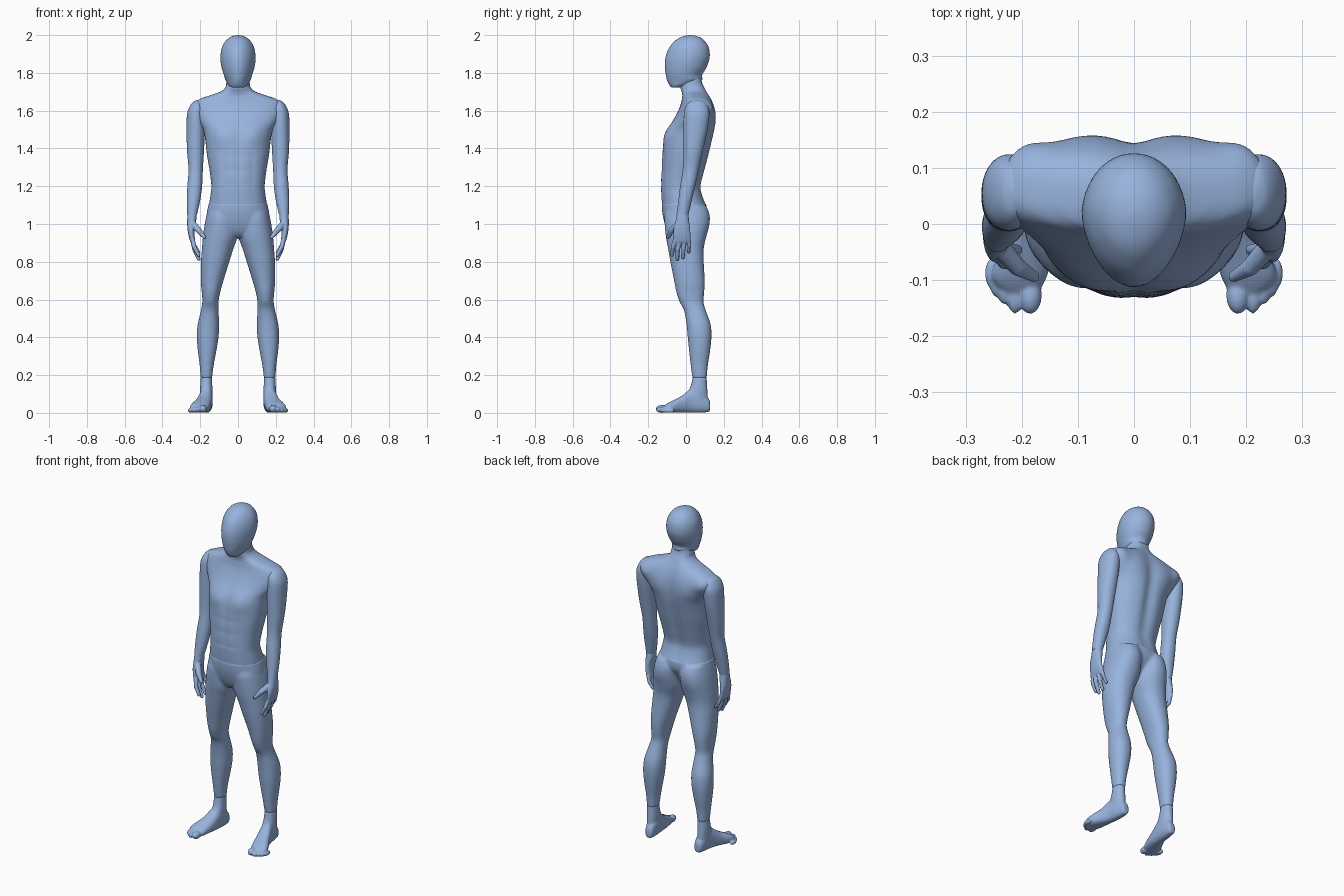
import bpy, bmesh, math
from mathutils import Vector, Matrix

blue = bpy.data.materials.new("blue")
blue.diffuse_color = (0.31, 0.45, 0.72, 1)


def g(v, c, s):
    return math.exp(-((v - c) / s) ** 2)


def catmull(rows, sub):
    out = []
    for i in range(len(rows) - 1):
        a, b, c, d = (rows[max(0, min(len(rows) - 1, i + k))] for k in (-1, 0, 1, 2))
        for s in range(sub):
            t = s / sub
            out.append([0.5 * (2 * q + (r - p) * t + (2 * p - 5 * q + 4 * r - w) * t * t
                        + (3 * q - p - 3 * r + w) * t ** 3) for p, q, r, w in zip(a, b, c, d)])
    return out + [list(rows[-1])]


def loft(bm, rows, axis='z', n=2.2, seg=48, sub=5, shape=None):
    """rows: (position along axis, x0, x1, other0, other1)"""
    rings = []
    for t, x0, x1, v0, v1 in catmull(rows, sub):
        ring = []
        for k in range(seg):
            a = 2 * math.pi * k / seg
            c, s = math.cos(a), math.sin(a)
            x = (x0 + x1) / 2 + (x1 - x0) / 2 * math.copysign(abs(c) ** (2 / n), c)
            v = (v0 + v1) / 2 + (v1 - v0) / 2 * math.copysign(abs(s) ** (2 / n), s)
            p = (x, v, t) if axis == 'z' else (x, t, v)
            ring.append(bm.verts.new(shape(*p, s) if shape else p))
        rings.append(ring)
    for r0, r1 in zip(rings, rings[1:]):
        for k in range(seg):
            j = (k + 1) % seg
            bm.faces.new((r0[k], r0[j], r1[j], r1[k]))
    bm.faces.new(rings[0])
    bm.faces.new(rings[-1])


def ball(bm, p, r):
    m = Matrix.Translation(p) @ Matrix.Diagonal((*r, 1))
    bmesh.ops.create_uvsphere(bm, u_segments=16, v_segments=10, radius=1, matrix=m)


def finger(bm, pts):
    """Chain of overlapping balls through (x, y, z, radius) points."""
    for a, b in zip(pts, pts[1:]):
        for i in range(13):
            x, y, z, r = Vector(a).lerp(Vector(b), i / 12)
            ball(bm, (x, y, z), (r, r, r))


def finish(name, bm, mirror=False, voxel=None, smooth=4):
    bmesh.ops.recalc_face_normals(bm, faces=bm.faces)
    me = bpy.data.meshes.new(name)
    bm.to_mesh(me)
    bm.free()
    me.materials.append(blue)
    ob = bpy.data.objects.new(name, me)
    bpy.context.collection.objects.link(ob)
    if mirror:
        ob.modifiers.new("mirror", 'MIRROR').use_mirror_merge = False
    if voxel:
        m = ob.modifiers.new("fuse", 'REMESH')
        m.mode, m.voxel_size, m.use_smooth_shade = 'VOXEL', voxel, True
        m = ob.modifiers.new("soften", 'SMOOTH')
        m.factor, m.iterations = 0.5, smooth
    bpy.ops.object.select_all(action='DESELECT')
    ob.select_set(True)
    bpy.context.view_layer.objects.active = ob
    bpy.ops.object.shade_smooth_by_angle(angle=math.radians(50))


def sym(rows):
    return [(z, -w, w, f, b) for z, w, f, b in rows]


# Head: egg-shaped, narrower towards the face
def egg(x, y, z, s):
    return x * (1 - 0.2 * max(0, min(1, (0.02 - y) / 0.13))), y, z

bm = bmesh.new()
loft(bm, sym([(1.722, .034, -.076, -.035), (1.735, .052, -.088, .02), (1.76, .067, -.1, .082),
              (1.79, .078, -.107, .086), (1.83, .089, -.112, .109), (1.88, .094, -.109, .125),
              (1.93, .087, -.091, .122), (1.965, .069, -.063, .103), (1.985, .048, -.036, .08),
              (1.996, .025, -.006, .052), (2.0, .004, .018, .026)]), n=2.05, shape=egg)
finish("head", bm)


# Torso with neck; relief for chest, abdomen, spine and shoulder blades
def relief(x, y, z, s):
    ax = abs(x)
    if s < 0:
        d = .012 * g(ax, .085, .055) * g(z, 1.47, .06)
        d -= .006 * g(ax, 0, .016) * g(z, 1.36, .2)
        d -= .003 * g(ax, .075, .016) * g(z, 1.27, .12)
        for c in (1.36, 1.285, 1.21):
            d -= .0018 * g(z, c, .012) * g(ax, .035, .04)
        y -= d * min(1, -s * 1.5)
    else:
        d = .01 * g(ax, .1, .06) * g(z, 1.57, .09)
        d -= .016 * g(ax, 0, .035) * g(z, 1.4, .25)
        y += d * min(1, s * 1.5) + .03 * g(ax, .205, .05) * g(z, 1.61, .06) * s ** .5
    return x, y, z

bm = bmesh.new()
loft(bm, sym([(1.107, .153, -.128, .106), (1.15, .146, -.131, .09), (1.2, .141, -.133, .082),
              (1.275, .149, -.131, .1), (1.365, .164, -.126, .124), (1.45, .174, -.115, .143),
              (1.5, .185, -.098, .151), (1.55, .216, -.068, .154), (1.6, .24, -.042, .15),
              (1.635, .238, -.028, .142), (1.662, .202, -.022, .132), (1.682, .145, -.02, .122),
              (1.7, .094, -.023, .112), (1.722, .068, -.03, .1), (1.75, .061, -.03, .087),
              (1.79, .054, -.02, .08)]), n=2.25, seg=96, sub=8, shape=relief)
finish("torso", bm)

# Hips and legs fused into one skin
bm = bmesh.new()
loft(bm, sym([(1.113, .155, -.129, .105), (1.09, .159, -.128, .109), (1.05, .166, -.124, .104),
              (1.0, .158, -.112, .075), (.955, .09, -.094, .045), (.93, .035, -.072, .02)]), n=2.25)
loft(bm, [(1.095, .012, .152, -.09, .108), (1.05, .002, .166, -.113, .125), (.995, .001, .177, -.113, .124),
          (.93, .003, .186, -.106, .107), (.87, .024, .191, -.095, .094), (.8, .046, .196, -.083, .094),
          (.7, .077, .197, -.063, .099), (.63, .096, .191, -.049, .096), (.585, .103, .189, -.032, .093),
          (.54, .103, .197, -.01, .106), (.466, .1, .214, .003, .131), (.4, .103, .218, .009, .135),
          (.33, .114, .213, .016, .128), (.25, .129, .203, .025, .116), (.182, .137, .198, .034, .11)],
     n=2.15)
ball(bm, (.146, -.02, .61), (.026, .02, .036))  # kneecap
finish("hips_and_legs", bm, True, .006, 14)

# Arms
bm = bmesh.new()
loft(bm, [(1.656, .2, .218, .045, .07), (1.646, .188, .238, .018, .098), (1.62, .178, .257, -.003, .116),
          (1.58, .175, .27, -.011, .124), (1.5, .175, .272, -.013, .114), (1.39, .18, .27, -.013, .09),
          (1.29, .186, .262, -.017, .068), (1.2, .19, .268, -.031, .049), (1.127, .2, .271, -.04, .031),
          (1.05, .217, .269, -.05, .013)], n=2.1)
finish("arm", bm, True)

# Hands: palm, four fingers and thumb
bm = bmesh.new()
loft(bm, [(1.055, .219, .267, -.048, .012), (1.02, .221, .269, -.054, .016), (.98, .23, .268, -.064, .021),
          (.94, .23, .262, -.069, .024), (.91, .227, .254, -.067, .023), (.898, .23, .247, -.06, .018)],
     n=2.3)
for y0, y1, y2, z, r in ((-.056, -.069, -.073, .835, .0125), (-.032, -.043, -.046, .815, .013),
                         (-.008, -.012, -.016, .822, .012), (.014, .018, .015, .852, .011)):
    finger(bm, [(.241, y0, .92, r), (.231, y1, (.92 + z) / 2, r * .95), (.208, y2, z, r * .75)])
finger(bm, [(.24, -.04, 1.0, .019), (.207, -.077, .965, .016), (.178, -.094, .93, .01)])
finish("hand", bm, True, .003, 5)

# Feet: ankle, sole and toes
bm = bmesh.new()
loft(bm, [(.19, .138, .197, .035, .109), (.14, .136, .2, .024, .112), (.09, .135, .2, .0, .115),
          (.03, .137, .195, .0, .118)], n=2.1)
loft(bm, [(.128, .15, .175, .018, .05), (.12, .14, .186, .006, .075), (.08, .134, .197, .001, .12),
          (.03, .135, .206, .001, .128), (-.02, .14, .224, .001, .092), (-.06, .147, .244, .001, .07),
          (-.09, .154, .254, .001, .055), (-.11, .163, .246, .002, .043), (-.128, .174, .224, .005, .03)],
     axis='y', n=2.4)
for x, y, r in ((.185, -.127, .021), (.212, -.126, .016), (.23, -.116, .015), (.244, -.103, .0138),
                (.253, -.088, .0125)):
    ball(bm, (x, y, r), (r, .034 if r > .015 else .028, r))
finish("foot", bm, True, .004, 4)
